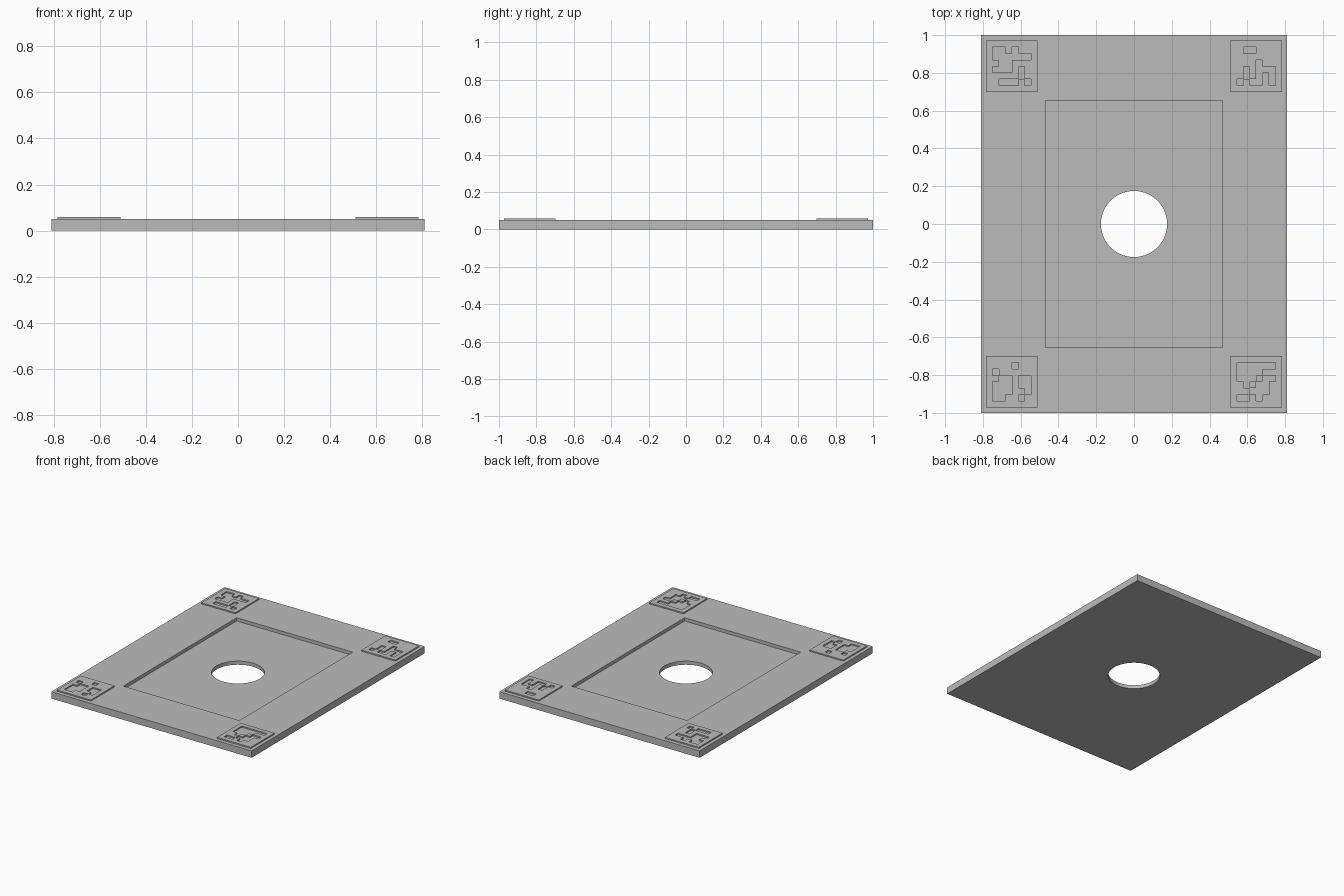
import bpy, bmesh

if "Cube" in bpy.data.objects:
    bpy.data.objects.remove(bpy.data.objects["Cube"])

grey = bpy.data.materials.new("plain_grey")
grey.diffuse_color = (0.5, 0.5, 0.5, 1)
grey.use_nodes = True
grey.node_tree.nodes["Principled BSDF"].inputs["Base Color"].default_value = grey.diffuse_color

TOP = 0.05        # plate thickness
RAISED = 0.059    # top of the corner tiles
FLOOR = 0.026     # pocket floor


def box(name, sx, sy, z0, z1):
    bpy.ops.mesh.primitive_cube_add(size=1, location=(0, 0, (z0 + z1) / 2))
    ob = bpy.context.object
    ob.name = name
    ob.scale = (sx, sy, z1 - z0)
    bpy.ops.object.transform_apply(location=True, rotation=False, scale=True)
    return ob


def cut(target, cutter):
    mod = target.modifiers.new("cut", 'BOOLEAN')
    mod.operation = 'DIFFERENCE'
    mod.solver = 'EXACT'
    mod.object = cutter
    bpy.context.view_layer.objects.active = target
    bpy.ops.object.modifier_apply(modifier=mod.name)
    bpy.data.objects.remove(cutter)


# Base plate with a shallow rectangular pocket and a round through hole
plate = box("base_plate", 1.62, 2.0, 0, TOP)
cut(plate, box("pocket_cutter", 0.938, 1.308, FLOOR, 0.2))
bpy.ops.mesh.primitive_cylinder_add(vertices=96, radius=0.175, depth=0.4)
cut(plate, bpy.context.object)
plate.data.materials.clear()
plate.data.materials.append(grey)
bpy.ops.object.select_all(action='DESELECT')
plate.select_set(True)
bpy.context.view_layer.objects.active = plate
bpy.ops.object.shade_smooth_by_angle(angle=0.5)


# Raised square tile, pierced where the pattern has a 1, with a one-cell border
def tile(name, cx, cy, rows, size=0.274):
    c = size / 8
    grid = ["0" * 8] + ["0" + r + "0" for r in rows] + ["0" * 8]
    bm = bmesh.new()
    verts = {}

    def v(i, j):
        if (i, j) not in verts:
            verts[i, j] = bm.verts.new((cx - size / 2 + i * c, cy + size / 2 - j * c, TOP))
        return verts[i, j]

    for j, row in enumerate(grid):
        for i, bit in enumerate(row):
            if bit == "0":
                bm.faces.new((v(i, j), v(i, j + 1), v(i + 1, j + 1), v(i + 1, j)))
    ext = bmesh.ops.extrude_face_region(bm, geom=bm.faces[:])
    up = [g for g in ext["geom"] if isinstance(g, bmesh.types.BMVert)]
    bmesh.ops.translate(bm, verts=up, vec=(0, 0, RAISED - TOP))
    # drop the hidden underside and face the rest outward
    under = [f for f in bm.faces if all(p.co.z < TOP + 0.001 for p in f.verts)]
    bmesh.ops.delete(bm, geom=under, context='FACES_ONLY')
    for f in bm.faces:
        f.normal_update()
        m = f.calc_center_median()
        if abs(f.normal.z) > 0.5:
            flip = f.normal.z < 0
        else:
            p = m - f.normal * c / 2
            i, j = int((p.x - cx + size / 2) / c), int((cy + size / 2 - p.y) / c)
            inside = 0 <= p.x - cx + size / 2 < size and 0 <= cy + size / 2 - p.y < size
            flip = not (inside and grid[j][i] == "0")
        if flip:
            f.normal_flip()
    me = bpy.data.meshes.new(name)
    bm.to_mesh(me)
    bm.free()
    me.materials.append(grey)
    bpy.context.collection.objects.link(bpy.data.objects.new(name, me))


# Corner tiles
X, Y = 0.647, 0.835
tile("tile_back_left", -X, Y, ["110100", "111111", "011000", "111010", "000010", "011101"])
tile("tile_back_right", X, Y, ["011000", "000000", "000100", "010111", "010101", "101101"])
tile("tile_front_left", -X, -Y, ["000100", "100000", "011011", "111011", "111001", "110010"])
tile("tile_front_right", X, -Y, ["111111", "111100", "111011", "010110", "001110", "110100"])
